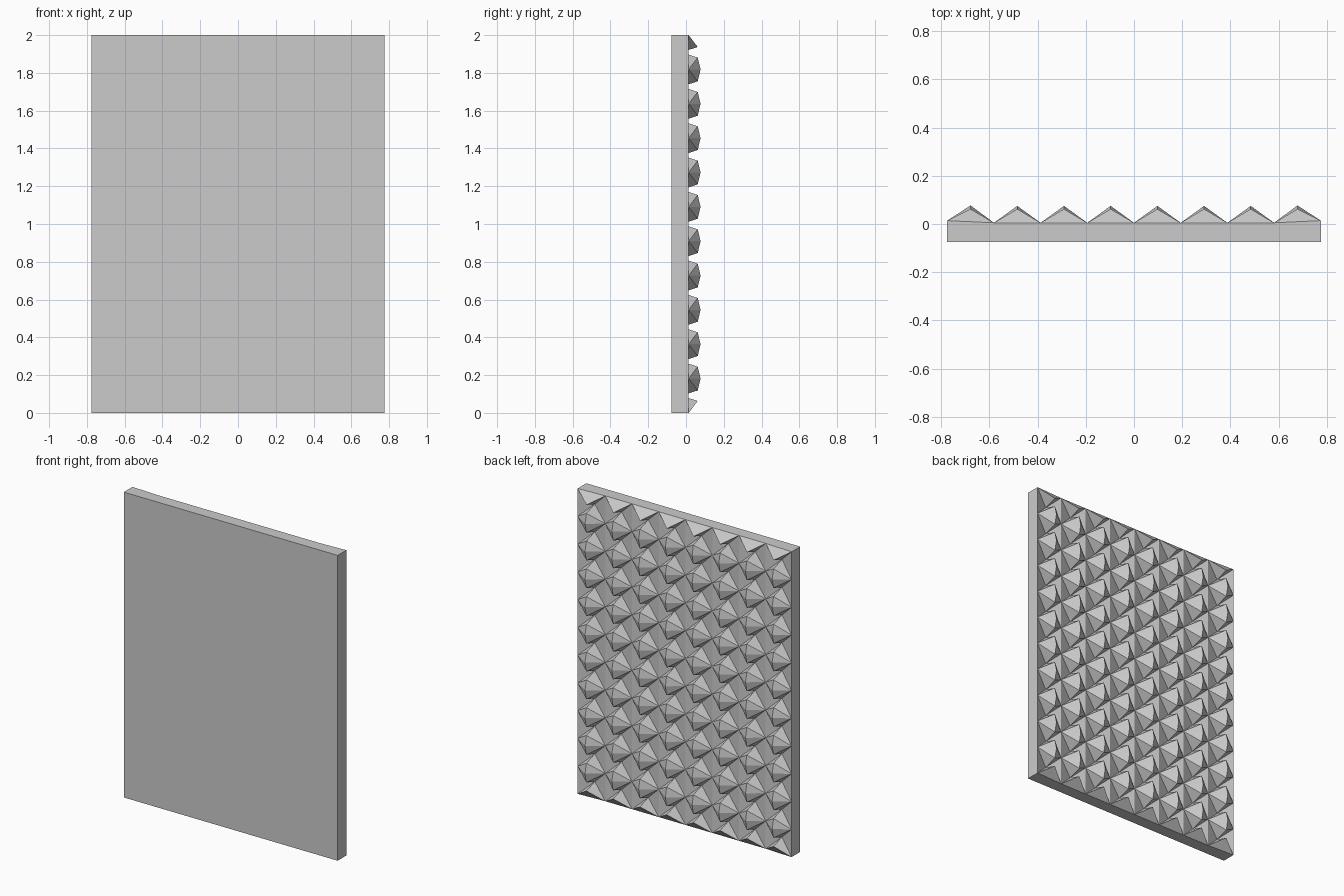
import bpy, bmesh

if "Cube" in bpy.data.objects:
    bpy.data.objects.remove(bpy.data.objects["Cube"])

COLS, ROWS = 8, 11
W, H = 1.55, 2.0
DX, DZ = W / COLS, H / ROWS
FRONT = -0.0755
STUD_REACH, STUD_TIP, PIT = 0.062, 0.075, -0.025
LIP = 0.063          # height offset of each stud's upper and lower ridge points

bm = bmesh.new()


def vert(x, y, z):
    return bm.verts.new((x, y, z))


# Lattice of stud corners; the outer columns sit slightly prouder
corner = [[vert(-W / 2 + i * DX, 0.014 if i in (0, COLS) else 0.005, k * DZ)
           for k in range(ROWS + 1)] for i in range(COLS + 1)]

# Stud tips on each interior row line
tip = {(i, k): vert(-W / 2 + (i + 0.5) * DX, STUD_TIP + (0.002 if i in (0, COLS - 1) else 0), k * DZ)
       for i in range(COLS) for k in range(1, ROWS)}

# Each cell: a sunk pit between the lower and upper halves of two studs
for i in range(COLS):
    xc = -W / 2 + (i + 0.5) * DX
    for k in range(ROWS):
        pit = vert(xc, PIT, (k + 0.5) * DZ)
        left, right = corner[i], corner[i + 1]
        bm.faces.new((left[k], left[k + 1], pit))
        bm.faces.new((right[k + 1], right[k], pit))
        for row, s in ((k, 1), (k + 1, -1)):
            ridge = vert(xc, STUD_REACH, row * DZ + s * LIP)
            a, b = left[row], right[row]
            bm.faces.new((a, ridge, pit))
            bm.faces.new((ridge, b, pit))
            t = tip.get((i, row))
            if t:
                bm.faces.new((a, t, ridge))
                bm.faces.new((t, b, ridge))
            else:
                bm.faces.new((a, b, ridge))

# Flat front and the four slab edges
f = [vert(x, FRONT, z) for x, z in ((-W / 2, 0), (W / 2, 0), (W / 2, H), (-W / 2, H))]
bm.faces.new(f)
bm.faces.new([f[0], f[3]] + corner[0][::-1])
bm.faces.new([f[2], f[1]] + corner[COLS])
for z_row, a, b in ((0, f[0], f[1]), (ROWS, f[3], f[2])):
    bm.faces.new([b, a] + [c[z_row] for c in corner])

bmesh.ops.recalc_face_normals(bm, faces=bm.faces)
mesh = bpy.data.meshes.new("studded_panel")
bm.to_mesh(mesh)
bm.free()
panel = bpy.data.objects.new("studded_panel", mesh)
bpy.context.collection.objects.link(panel)
